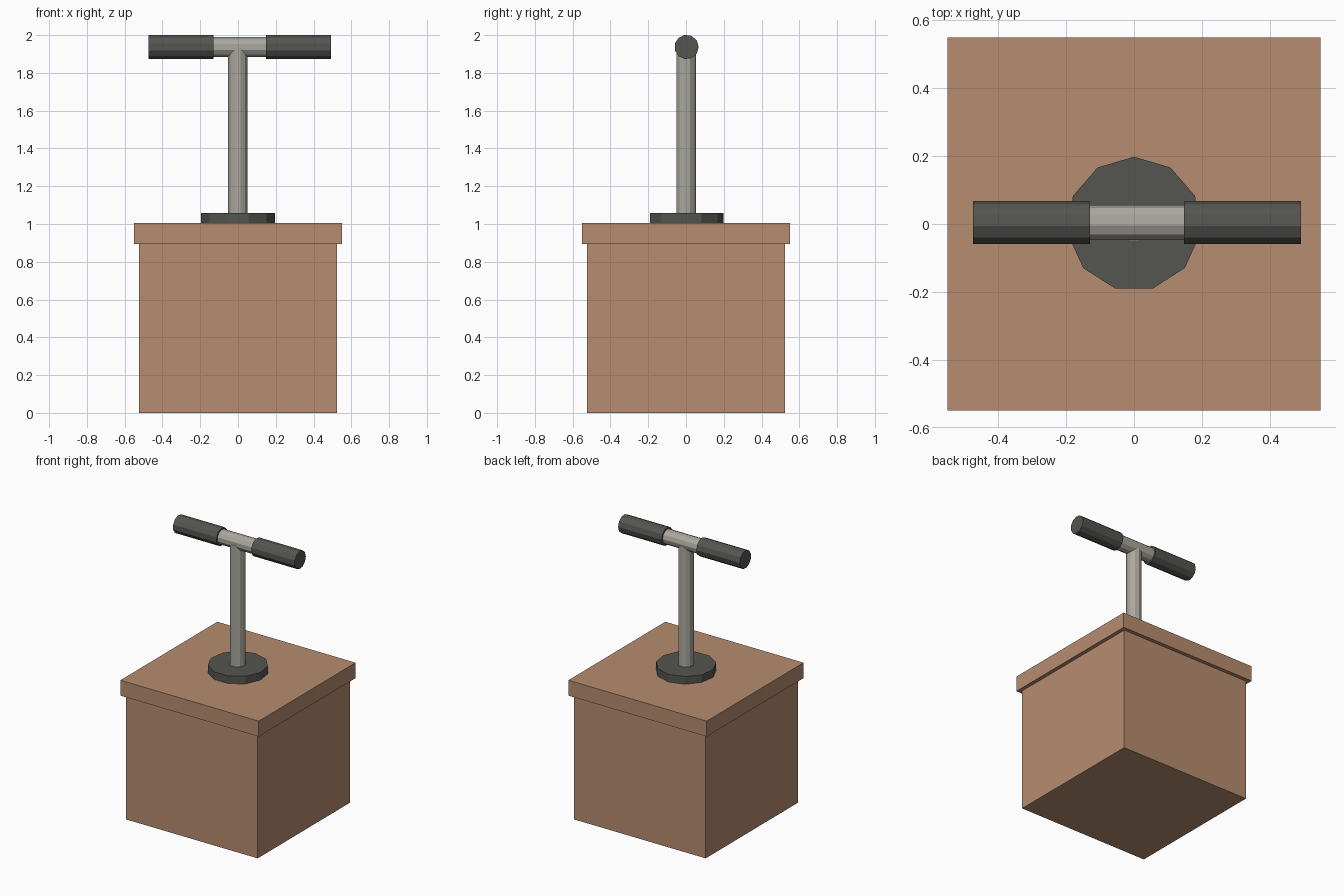
import bpy
import math

if "Cube" in bpy.data.objects:
    bpy.data.objects.remove(bpy.data.objects["Cube"])


def material(name, rgb):
    m = bpy.data.materials.new(name)
    m.diffuse_color = (*rgb, 1)
    m.use_nodes = True
    m.node_tree.nodes["Principled BSDF"].inputs["Base Color"].default_value = m.diffuse_color
    return m


brown = material("brown", (0.47, 0.265, 0.163))
dark = material("dark_grey", (0.090, 0.092, 0.081))
metal = material("light_grey_metal", (0.40, 0.39, 0.34))


def finish(name, mat):
    ob = bpy.context.object
    ob.name = name
    ob.data.materials.append(mat)


def box(name, half, z0, z1, mat):
    bpy.ops.mesh.primitive_cube_add(size=1, location=(0, 0, (z0 + z1) / 2))
    bpy.context.object.scale = (2 * half, 2 * half, z1 - z0)
    bpy.ops.object.transform_apply(location=False, rotation=False, scale=True)
    finish(name, mat)


def rod(name, radius, length, centre, mat, along_x=False):
    # eleven-sided cylinder with one corner towards +y
    bpy.ops.mesh.primitive_cylinder_add(
        vertices=11, radius=radius, depth=length, location=centre,
        rotation=(0, math.pi / 2 if along_x else 0, 0))
    finish(name, mat)


# crate body and lid
box("box_body", 0.523, 0, 0.893, brown)
box("box_lid", 0.55, 0.893, 1.004, brown)

# collar and plunger post
rod("collar", 0.198, 0.056, (0, 0, 1.031), dark)
rod("post", 0.052, 0.93, (-0.001, 0, 1.465), metal)

# cross handle with two grips
HX, HY, HZ = 0.009, 0.003, 1.937
rod("handle_bar", 0.0525, 0.6, (HX, HY, HZ), metal, True)
for side, name in ((-1, "left_grip"), (1, "right_grip")):
    rod(name, 0.0645, 0.345, (HX + side * 0.311, HY, HZ), dark, True)
